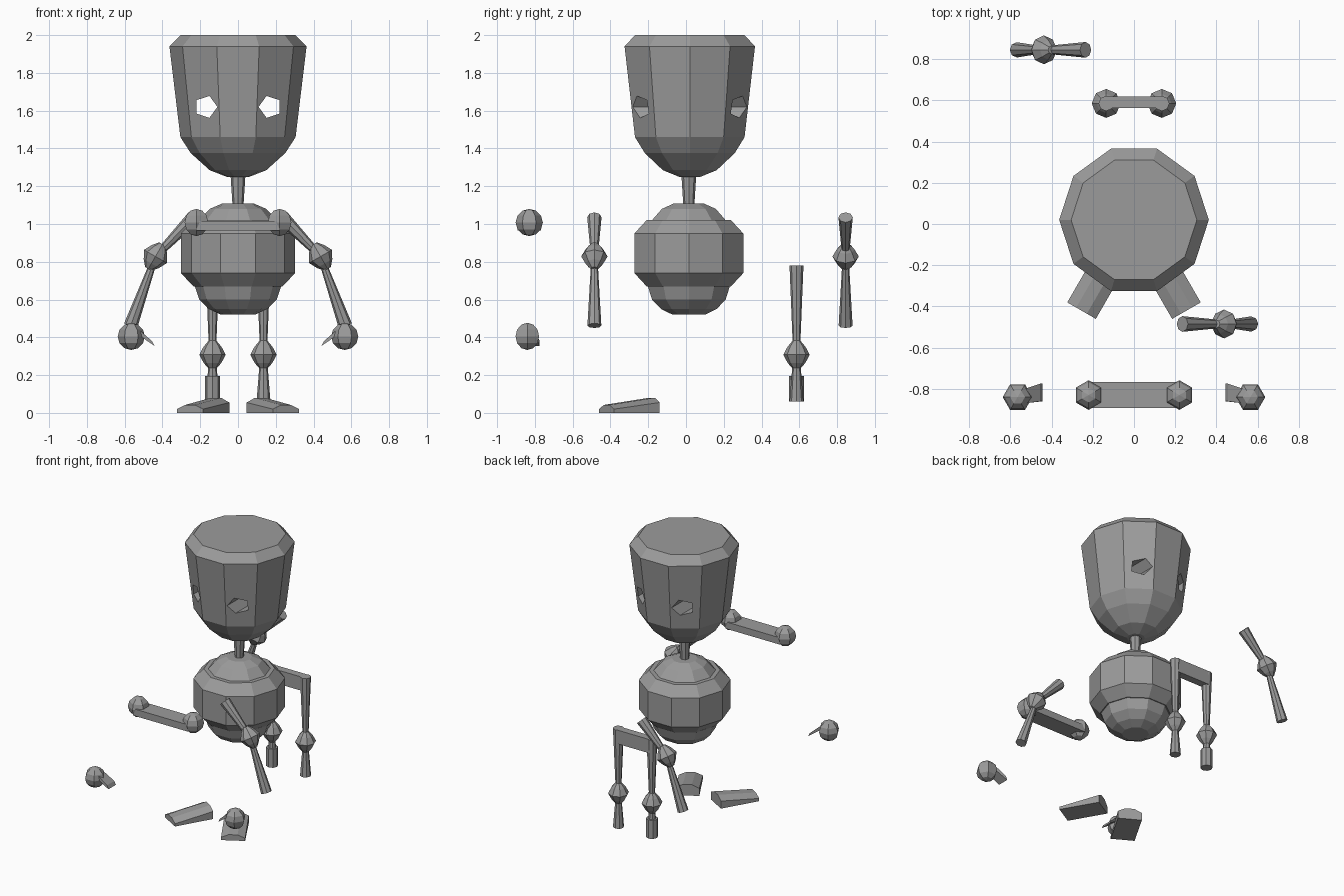
import bpy, bmesh, math
from mathutils import Vector, Matrix

if "Cube" in bpy.data.objects:
    bpy.data.objects.remove(bpy.data.objects["Cube"], do_unlink=True)

GREY = (0.33, 0.33, 0.33, 1)
grey = bpy.data.materials.new("plain grey")
grey.use_nodes = True
grey.diffuse_color = GREY
grey.node_tree.nodes["Principled BSDF"].inputs["Base Color"].default_value = GREY


def finish(name, bm, matrix=Matrix()):
    """Turn a bmesh into a flat shaded grey object."""
    bm.transform(matrix)
    bmesh.ops.recalc_face_normals(bm, faces=bm.faces)
    mesh = bpy.data.meshes.new(name)
    bm.to_mesh(mesh)
    bm.free()
    mesh.materials.append(grey)
    obj = bpy.data.objects.new(name, mesh)
    bpy.context.collection.objects.link(obj)
    return obj


def lathe(name, profile, sides=8, matrix=Matrix(), turn=0.0):
    """Spin (radius, height) pairs around z and cap both ends."""
    bm = bmesh.new()
    rings = []
    for r, z in profile:
        angles = [turn + math.tau * i / sides for i in range(sides)]
        rings.append([bm.verts.new((r * math.cos(a), r * math.sin(a), z)) for a in angles])
    for low, high in zip(rings, rings[1:]):
        for i in range(sides):
            j = (i + 1) % sides
            bm.faces.new((low[i], low[j], high[j], high[i]))
    bm.faces.new(rings[0])
    bm.faces.new(rings[-1])
    return finish(name, bm, matrix)


def along(start, end):
    """Matrix whose z axis runs from start towards end."""
    d = Vector(end) - Vector(start)
    return Matrix.Translation(start) @ d.to_track_quat('Z', 'Y').to_matrix().to_4x4()


def rod(name, start, end, r0, r1):
    length = (Vector(end) - Vector(start)).length
    return lathe(name, [(r0, 0), (r1, length)], 8, along(start, end))


def joint(name, center, axis):
    shape = [(0.02, -0.075), (0.047, -0.043), (0.07, 0), (0.047, 0.043), (0.02, 0.075)]
    c = Vector(center)
    return lathe(name, shape, 8, along(c, c + Vector(axis)))


def ball(name, center, turn=0.0):
    bm = bmesh.new()
    bmesh.ops.create_uvsphere(bm, u_segments=6, v_segments=6, radius=0.072)
    return finish(name, bm, Matrix.Translation(center) @ Matrix.Rotation(turn, 4, 'Z'))


def box(name, center, size):
    bm = bmesh.new()
    bmesh.ops.create_cube(bm, size=1)
    return finish(name, bm, Matrix.Translation(center) @ Matrix.Diagonal((*size, 1)))


def loft(name, first, last, matrix=Matrix()):
    """Join two matching end outlines into a closed solid."""
    bm = bmesh.new()
    a = [bm.verts.new(p) for p in first]
    b = [bm.verts.new(p) for p in last]
    n = len(a)
    for i in range(n):
        j = (i + 1) % n
        bm.faces.new((a[i], a[j], b[j], b[i]))
    bm.faces.new(a)
    bm.faces.new(b)
    return finish(name, bm, matrix)


# Head, neck and torso
head = lathe("head", [(0.06, 1.25), (0.15, 1.285), (0.25, 1.375), (0.305, 1.46),
                      (0.363, 1.94), (0.305, 2.0)], 10, Matrix.Translation((0, 0.02, 0)))
core = Matrix.Translation((0, 0.015, 0))
lathe("neck", [(0.028, 1.08), (0.04, 1.27)], 8, core)
lathe("torso_core", [(0.09, 0.52), (0.155, 0.55), (0.205, 0.6), (0.228, 0.67),
                     (0.23, 0.95), (0.205, 1.02), (0.15, 1.08), (0.085, 1.108)], 10, core)
lathe("torso_band", [(0.235, 0.67), (0.303, 0.74), (0.303, 0.95), (0.235, 1.02)], 10, core)

# Eye holes running right through the head
for side in (1, -1):
    outline = [(side * (0.17 - 0.061 * math.cos(math.tau * i / 5)),
                1.62 + 0.061 * math.sin(math.tau * i / 5)) for i in range(5)]
    cutter = loft("eye_cutter", [(x, -1, z) for x, z in outline],
                  [(x, 1, z) for x, z in outline])
    cutter.hide_render = True
    cut = head.modifiers.new("eye_hole", 'BOOLEAN')
    cut.operation = 'DIFFERENCE'
    cut.solver = 'EXACT'
    cut.object = cutter
    bpy.context.view_layer.objects.active = head
    bpy.ops.object.modifier_apply(modifier=cut.name)
    bpy.data.objects.remove(cutter, do_unlink=True)

# Bars that join the shoulders and the hips
box("shoulder_bar", (0, -0.83, 0.99), (0.44, 0.125, 0.05))
box("hip_bar", (0, 0.59, 0.73), (0.27, 0.055, 0.1))

for side, label, arm_y in ((1, "left", -0.485), (-1, "right", 0.845)):
    # Shoulder and hand
    ball(label + "_shoulder", (side * 0.22, -0.83, 1.008))
    ball(label + "_hand", (side * 0.565, -0.84, 0.405), math.pi / 2)
    near = [(0.53, -0.80, 0.445), (0.53, -0.87, 0.445), (0.53, -0.87, 0.415), (0.53, -0.80, 0.415)]
    tip = [(0.455, -0.775, 0.38), (0.455, -0.86, 0.38), (0.443, -0.86, 0.355), (0.443, -0.775, 0.355)]
    loft(label + "_thumb", near, tip, Matrix.Diagonal((side, 1, 1, 1)))

    # Arm
    top = (side * 0.235, arm_y, 1.035)
    elbow = (side * 0.437, arm_y, 0.828)
    wrist = (side * 0.568, arm_y, 0.462)
    rod(label + "_upper_arm", top, elbow, 0.038, 0.018)
    rod(label + "_forearm", elbow, wrist, 0.016, 0.037)
    joint(label + "_elbow", elbow, (side * 0.5, 0, -0.87))

    # Leg
    x = side * 0.135
    rod(label + "_thigh", (x, 0.585, 0.78), (x, 0.585, 0.31), 0.037, 0.018)
    rod(label + "_shin", (x, 0.585, 0.31), (x, 0.585, 0.06), 0.017, 0.037)
    joint(label + "_knee", (x, 0.585, 0.308), (0, 0, 1))

    # Foot, a wedge turned outwards
    def section(y, edge, crown):
        return [(-0.08, y, 0), (-0.08, y, edge), (-0.03, y, crown),
                (0.03, y, crown), (0.08, y, edge), (0.08, y, 0)]
    place = Matrix.Translation((side * 0.185, -0.3, 0)) @ Matrix.Rotation(side * math.pi / 6, 4, 'Z')
    loft(label + "_foot", section(-0.139, 0.02, 0.042), section(0.139, 0.055, 0.08), place)

# Cuff on the right ankle only
lathe("right_ankle_cuff", [(0.04, 0.06), (0.04, 0.195)], 8, Matrix.Translation((-0.135, 0.585, 0)))
